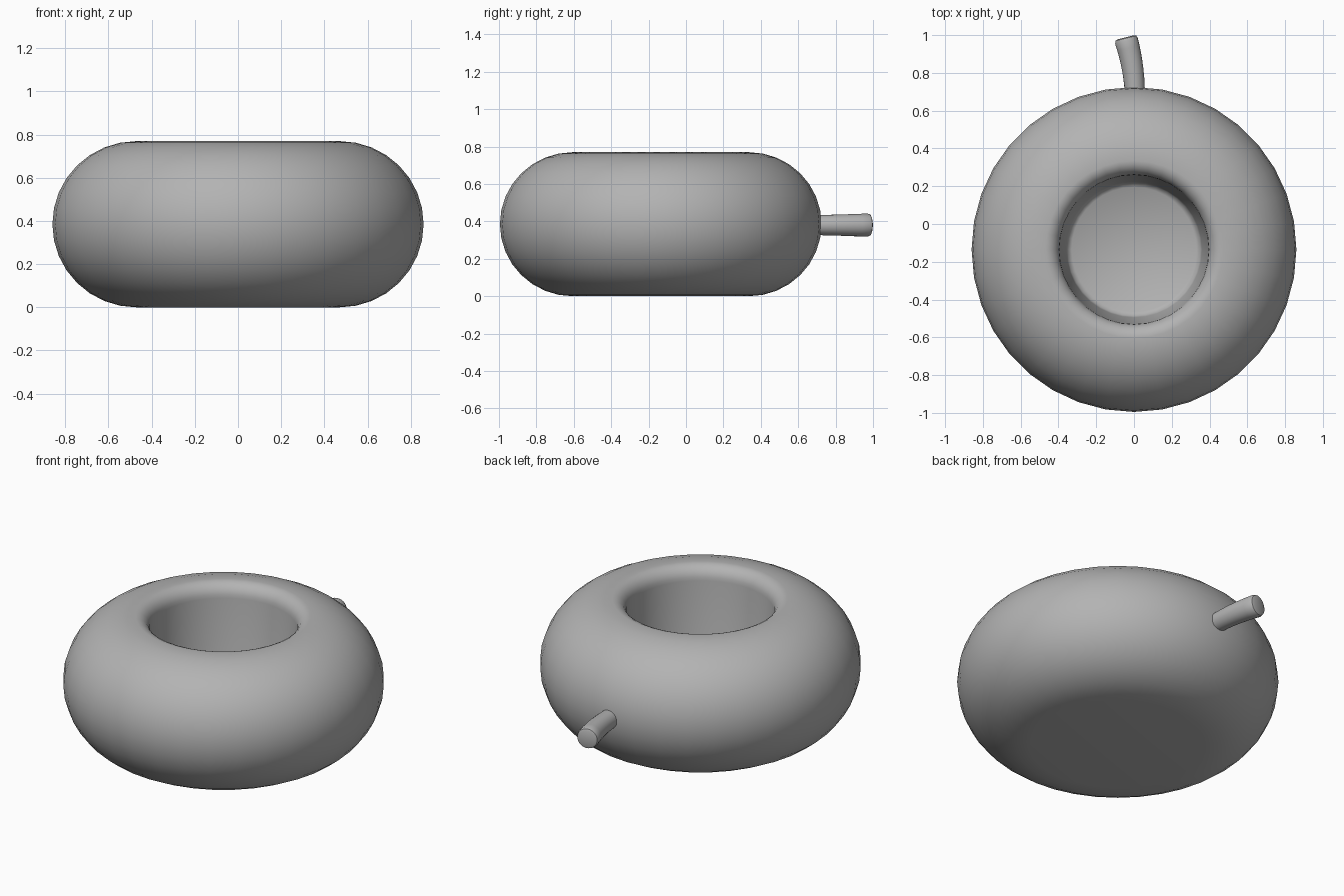
import bpy, bmesh, math
from mathutils import Vector

cube = bpy.data.objects.get("Cube")
if cube:
    bpy.data.objects.remove(cube)

# Single clay colour
grey = bpy.data.materials.new("stone grey")
GREY = (0.45, 0.45, 0.45, 1)
grey.diffuse_color = GREY
grey.use_nodes = True
grey.node_tree.nodes["Principled BSDF"].inputs["Base Color"].default_value = GREY


def loft(name, rings, sides):
    """Skin circles given as (centre, axis, radius) and cap both ends."""
    bm = bmesh.new()
    loops = []
    for centre, axis, radius in rings:
        turn = Vector((0, 0, 1)).rotation_difference(Vector(axis))
        loops.append([])
        for i in range(sides):
            a = 2 * math.pi * i / sides
            spoke = Vector((math.cos(a), math.sin(a), 0)) * radius
            loops[-1].append(bm.verts.new(Vector(centre) + turn @ spoke))
    for low, high in zip(loops, loops[1:]):
        for i in range(sides):
            j = (i + 1) % sides
            bm.faces.new((low[i], low[j], high[j], high[i]))
    bm.faces.new(loops[0][::-1])
    bm.faces.new(loops[-1])
    bmesh.ops.recalc_face_normals(bm, faces=bm.faces)
    mesh = bpy.data.meshes.new(name)
    bm.to_mesh(mesh)
    bm.free()
    mesh.materials.append(grey)
    obj = bpy.data.objects.new(name, mesh)
    bpy.context.collection.objects.link(obj)
    bpy.ops.object.select_all(action='DESELECT')
    obj.select_set(True)
    bpy.context.view_layer.objects.active = obj
    bpy.ops.object.shade_smooth_by_angle(angle=math.radians(40))
    return obj


# Bowl profile: round outer wall, rolled lip, tapered well with a soft floor edge
CREST, HALF = 0.47, 0.385
profile = []
for i in range(17):
    a = math.radians(-90 + 180 * i / 16)
    profile.append((CREST + 0.39 * math.cos(a), HALF + HALF * math.sin(a)))
for i in range(1, 7):
    a = math.radians(90 * i / 6)
    profile.append((CREST - 0.075 * math.sin(a), 0.69 + 0.08 * math.cos(a)))
profile += [(0.36, 0.17), (0.352, 0.145), (0.33, 0.13)]
loft("bowl", [((0, -0.135, z), (0, 0, 1), r) for r, z in profile], 36)

# Curved handle flaring towards a rounded tip
handle = []
for i in range(9):
    t = i / 8
    y = 0.66 + 0.31 * t
    handle.append(((0.005 - 0.045 * t * t, y, 0.38),
                   (-0.29 * t, 1, 0), 0.052 + 0.01 * t))
handle += [((-0.043, 0.983, 0.38), (-0.25, 1, 0), 0.057),
           ((-0.044, 0.988, 0.38), (-0.25, 1, 0), 0.045)]
loft("handle", handle, 20)
